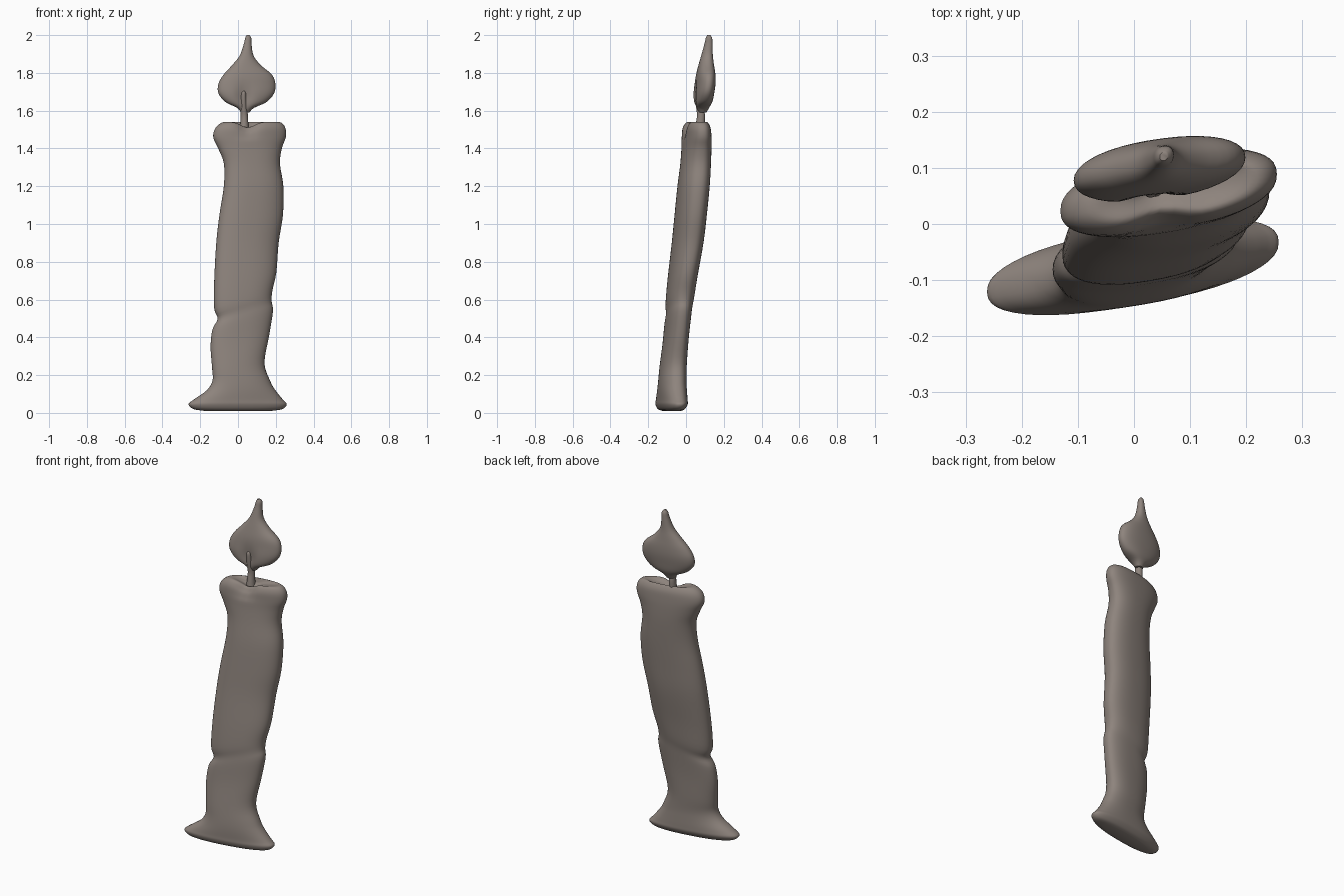
import bpy, math

clay = bpy.data.materials.new("warm grey clay")
clay.diffuse_color = (0.27, 0.23, 0.205, 1)


def smooth_table(rows, steps):
    """Catmull-Rom interpolation between cross-section rows."""
    out = []
    for i in range(len(rows) - 1):
        a, b, c, d = (rows[min(max(i + k, 0), len(rows) - 1)] for k in (-1, 0, 1, 2))
        for s in range(steps):
            t = s / steps
            out.append([0.5 * (2 * q + (r - p) * t + (2 * p - 5 * q + 4 * r - w) * t * t
                               + (3 * q - p - 3 * r + w) * t ** 3)
                        for p, q, r, w in zip(a, b, c, d)])
    return out + [list(rows[-1])]


def loft(name, rows, skew, power, sides=48, steps=4, warp=None):
    """Skin flattened sections: z, left x, right x, front y, back y, z tilt."""
    verts, faces = [], []
    rings = smooth_table(rows, steps)
    for z, x0, x1, y0, y1, tilt in rings:
        cx, hw, cy, hy = (x0 + x1) / 2, (x1 - x0) / 2, (y0 + y1) / 2, (y1 - y0) / 2
        s = min(skew, 0.6 * hy / max(hw, 1e-4))
        ht = math.sqrt(max(hy * hy - (s * hw) ** 2, 1e-6))
        for k in range(sides):
            a = 2 * math.pi * k / sides
            c, n = math.cos(a), math.sin(a)
            dx = hw * math.copysign(abs(c) ** power, c)
            dy = ht * math.copysign(abs(n) ** power, n)
            p = (cx + dx, cy + dy + s * dx, z + tilt * dx)
            verts.append(warp(p, n) if warp else p)
    for r in range(len(rings) - 1):
        for k in range(sides):
            j = (k + 1) % sides
            faces.append((r * sides + k, r * sides + j, (r + 1) * sides + j, (r + 1) * sides + k))
    faces.append(tuple(reversed(range(sides))))
    faces.append(tuple(range((len(rings) - 1) * sides, len(rings) * sides)))
    mesh = bpy.data.meshes.new(name)
    mesh.from_pydata(verts, [], faces)
    mesh.materials.append(clay)
    ob = bpy.data.objects.new(name, mesh)
    bpy.context.collection.objects.link(ob)
    bpy.context.view_layer.objects.active = ob
    ob.select_set(True)
    bpy.ops.object.shade_smooth_by_angle(angle=math.radians(50))
    ob.select_set(False)
    return ob


# Candle body with flared foot, slanted fold, swollen rim and hollowed top
def rim_dip(p, n):
    x, y, z = p
    if z > 1.44:
        g = math.exp(-((x - 0.05) / 0.05) ** 2) * min((z - 1.44) / 0.08, 1)
        if n < 0:
            z -= 0.03 * g * -n
            y += 0.018 * g * -n
    return (x, y, z)


body = [
    (0.01, -0.17, 0.17, -0.12, -0.03, 0.0),
    (0.02, -0.235, 0.235, -0.145, -0.01, 0.0),
    (0.045, -0.262, 0.258, -0.158, 0.005, 0.0),
    (0.07, -0.235, 0.238, -0.156, 0.005, 0.0),
    (0.12, -0.165, 0.198, -0.15, 0.002, 0.0),
    (0.17, -0.135, 0.17, -0.145, 0.0, 0.0),
    (0.25, -0.137, 0.14, -0.138, 0.002, 0.1),
    (0.38, -0.145, 0.165, -0.122, 0.012, 0.2),
    (0.49, -0.135, 0.185, -0.112, 0.025, 0.3),
    (0.545, -0.108, 0.178, -0.104, 0.032, 0.33),
    (0.60, -0.126, 0.182, -0.106, 0.042, 0.3),
    (0.72, -0.126, 0.203, -0.095, 0.06, 0.15),
    (0.90, -0.115, 0.215, -0.073, 0.09, 0.0),
    (1.05, -0.098, 0.238, -0.058, 0.108, 0.0),
    (1.20, -0.075, 0.24, -0.043, 0.123, 0.0),
    (1.32, -0.075, 0.222, -0.028, 0.13, 0.0),
    (1.40, -0.105, 0.232, -0.022, 0.132, 0.0),
    (1.46, -0.131, 0.253, -0.02, 0.132, 0.0),
    (1.51, -0.118, 0.25, -0.015, 0.127, 0.0),
    (1.54, -0.075, 0.22, 0.005, 0.11, 0.0),
    (1.53, -0.02, 0.16, 0.03, 0.1, 0.0),
    (1.515, 0.02, 0.09, 0.05, 0.09, 0.0),
]
loft("candle_body", body, skew=0.17, power=0.85, warp=rim_dip)

# Flat teardrop flame, pinched where the wick enters
def wick_groove(p, n):
    x, y, z = p
    g = math.exp(-((x - 0.03) / 0.035) ** 2 - ((z - 1.67) / 0.06) ** 2)
    return (x, y + 0.02 * g * max(-n, 0), z)


flame = [
    (1.59, 0.015, 0.06, 0.065, 0.108, 0.0),
    (1.615, -0.005, 0.085, 0.05, 0.122, 0.0),
    (1.645, -0.065, 0.15, 0.041, 0.138, 0.0),
    (1.69, -0.103, 0.19, 0.04, 0.148, 0.0),
    (1.74, -0.104, 0.198, 0.046, 0.155, 0.0),
    (1.79, -0.077, 0.18, 0.054, 0.155, 0.0),
    (1.84, -0.032, 0.122, 0.066, 0.148, 0.0),
    (1.89, 0.008, 0.083, 0.08, 0.142, 0.0),
    (1.95, 0.03, 0.072, 0.097, 0.14, 0.0),
    (1.985, 0.038, 0.07, 0.105, 0.138, 0.0),
    (2.0, 0.046, 0.06, 0.113, 0.128, 0.0),
]
loft("flame", flame, skew=0.13, power=0.9, sides=40, warp=wick_groove)

# Wick rising out of the hollow and lying against the flame
wick = [
    (1.48, 0.005, 0.06, 0.045, 0.1, 0.0),
    (1.53, 0.012, 0.055, 0.052, 0.1, 0.0),
    (1.58, 0.014, 0.052, 0.058, 0.1, 0.0),
    (1.64, 0.014, 0.046, 0.05, 0.085, 0.0),
    (1.69, 0.017, 0.042, 0.047, 0.075, 0.0),
    (1.705, 0.025, 0.036, 0.055, 0.066, 0.0),
]
loft("wick", wick, skew=0.0, power=1.0, sides=16)
